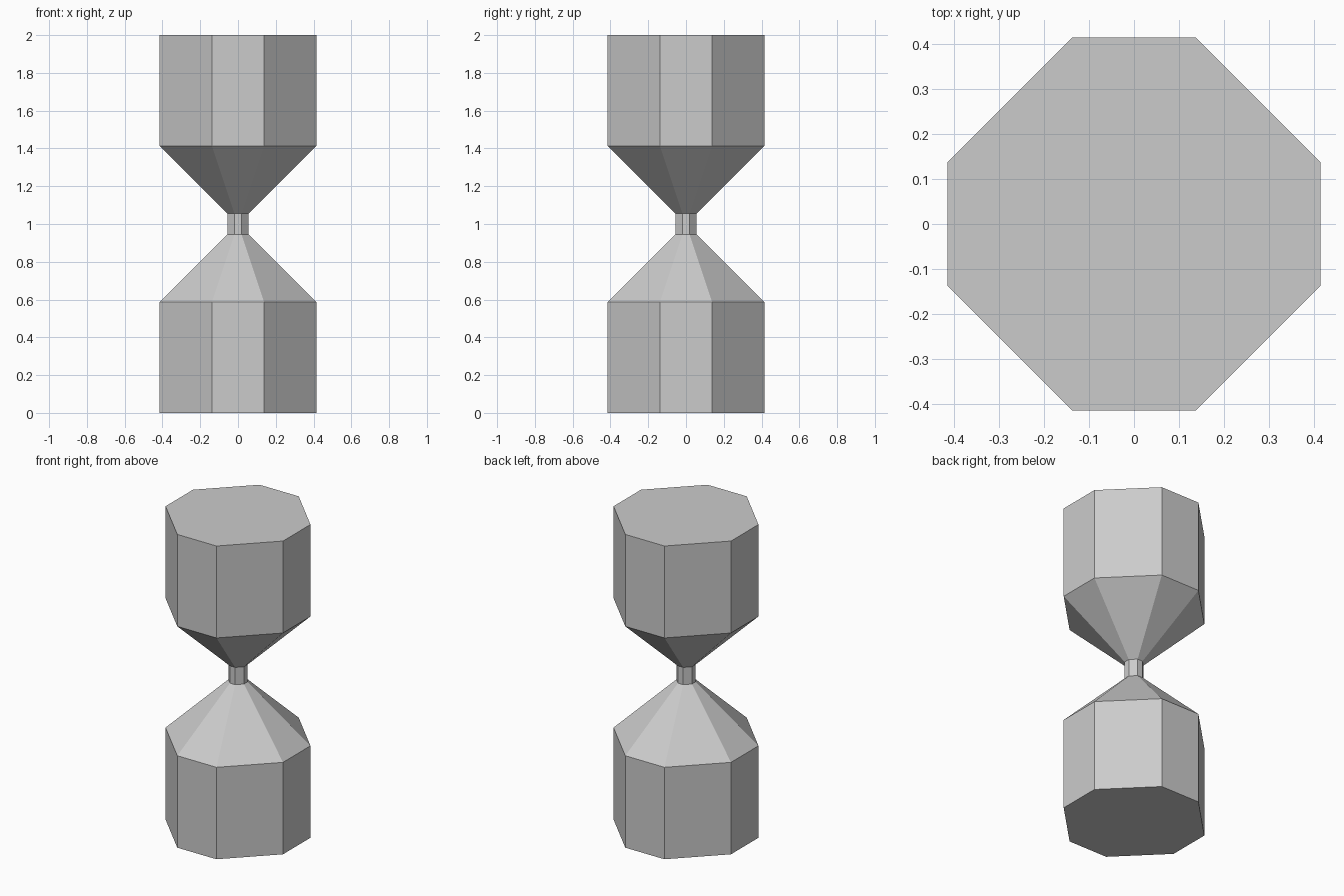
import bpy
import bmesh

cube = bpy.data.objects.get("Cube")
if cube:
    bpy.data.objects.remove(cube, do_unlink=True)

# Plain grey material
grey = bpy.data.materials.new("plain grey")
grey.use_nodes = True
colour = (0.6, 0.6, 0.6, 1.0)
grey.diffuse_color = colour
grey.node_tree.nodes["Principled BSDF"].inputs["Base Color"].default_value = colour

HEIGHT = 2.0
OUTER = 0.415       # half width of the chambers
NECK = 0.055        # half width of the neck
CORNER = 1 / 3      # half length of a flat side, relative to the half width


def octagon(bm, half, z):
    """Ring of eight vertices: a square with its corners cut off."""
    c = half * CORNER
    points = []
    x, y = half, -c
    for _ in range(4):
        points += [(x, y), (x, -y) if abs(x) > abs(y) else (-x, y)]
        x, y = -y, x
    return [bm.verts.new((px, py, z)) for px, py in points]


# Hourglass profile: lower half, mirrored about mid height
lower = [(OUTER, 0.0), (OUTER, 0.587), (NECK, 0.945)]
profile = lower + [(r, HEIGHT - z) for r, z in reversed(lower)]

bm = bmesh.new()
rings = [octagon(bm, r, z) for r, z in profile]

# Side walls
for a, b in zip(rings, rings[1:]):
    for i in range(8):
        j = (i + 1) % 8
        bm.faces.new((a[i], a[j], b[j], b[i]))

# Bottom and top caps
bm.faces.new(list(reversed(rings[0])))
bm.faces.new(rings[-1])
bmesh.ops.recalc_face_normals(bm, faces=bm.faces)

mesh = bpy.data.meshes.new("hourglass_body")
bm.to_mesh(mesh)
bm.free()
mesh.materials.append(grey)
body = bpy.data.objects.new("hourglass_body", mesh)
bpy.context.collection.objects.link(body)
